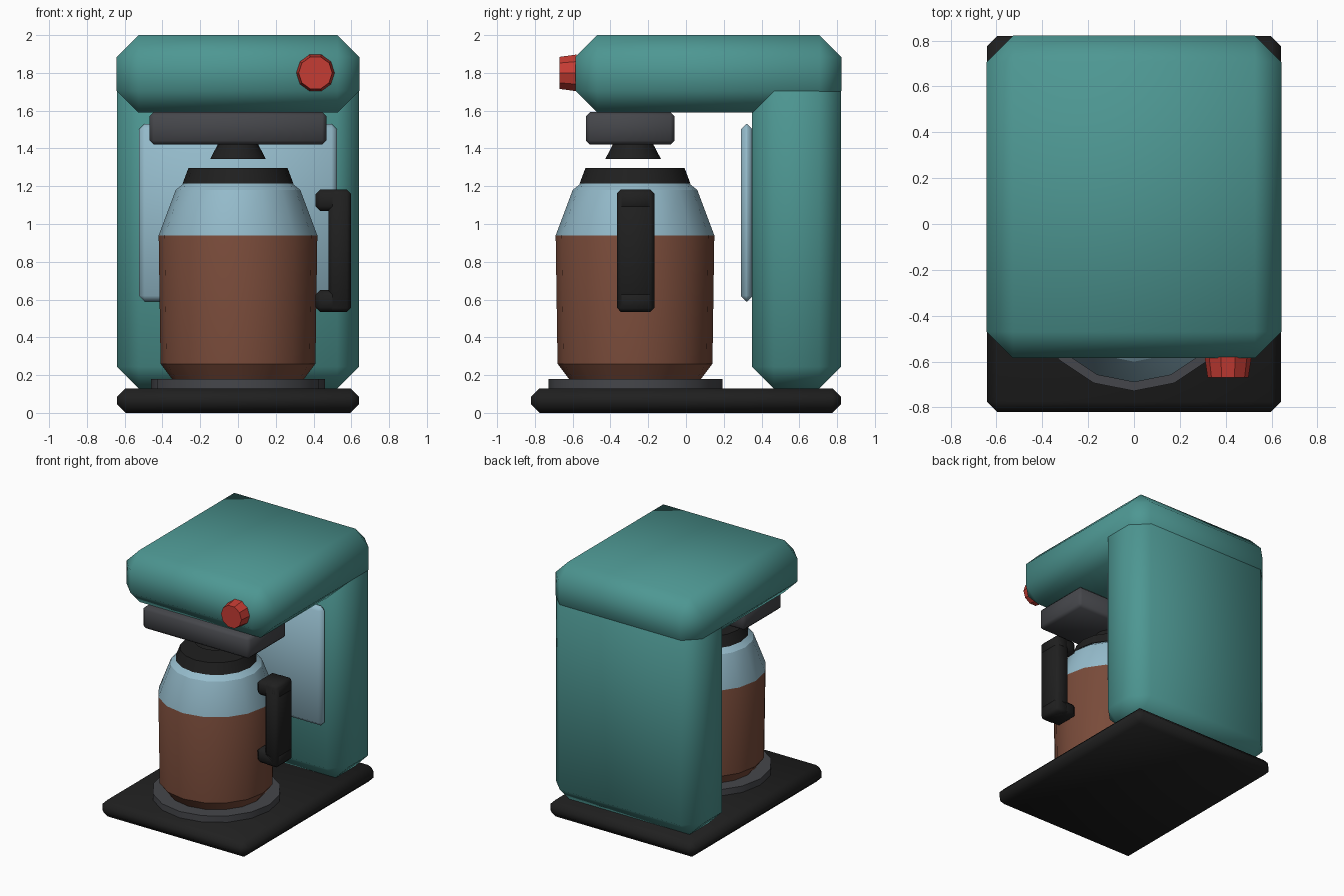
import bpy, bmesh, math
from mathutils import Matrix, Vector

if "Cube" in bpy.data.objects:
    bpy.data.objects.remove(bpy.data.objects["Cube"], do_unlink=True)


def material(name, r, g, b):
    m = bpy.data.materials.new(name)
    m.use_nodes = True
    m.diffuse_color = (r, g, b, 1)
    bsdf = m.node_tree.nodes["Principled BSDF"]
    bsdf.inputs["Base Color"].default_value = (r, g, b, 1)
    bsdf.inputs["Roughness"].default_value = 0.6
    return m


teal = material("teal_enamel", 0.075, 0.31, 0.29)
black = material("black_plastic", 0.014, 0.014, 0.014)
grey = material("dark_grey_metal", 0.06, 0.062, 0.07)
glass = material("pale_blue_glass", 0.30, 0.50, 0.60)
coffee = material("coffee_brown", 0.19, 0.07, 0.042)
red = material("red_plastic", 0.56, 0.045, 0.033)


def finish(name, bm, mats, angle):
    """Turn a bmesh into a smooth-shaded object with the given materials."""
    bmesh.ops.recalc_face_normals(bm, faces=bm.faces)
    mesh = bpy.data.meshes.new(name)
    bm.to_mesh(mesh)
    bm.free()
    for m in mats:
        mesh.materials.append(m)
    obj = bpy.data.objects.new(name, mesh)
    bpy.context.collection.objects.link(obj)
    bpy.ops.object.select_all(action='DESELECT')
    obj.select_set(True)
    bpy.context.view_layer.objects.active = obj
    bpy.ops.object.shade_smooth_by_angle(angle=math.radians(angle))
    return obj


def box(name, x, y, z, bevel, mat):
    """Chamfered box from (min, max) pairs."""
    bm = bmesh.new()
    bmesh.ops.create_cube(bm, size=1)
    for v in bm.verts:
        v.co = Vector([(a + b) / 2 + c * (b - a) for (a, b), c in zip((x, y, z), v.co)])
    bmesh.ops.bevel(bm, geom=bm.edges[:], offset=bevel, offset_type='OFFSET',
                    segments=1, affect='EDGES', clamp_overlap=True)
    return finish(name, bm, [mat], 70)


def lathe(name, profile, centre, sides, mats, rotation=None, turn=0, angle=30, split=None):
    """Closed solid of revolution; faces above the split height use the second material."""
    bm = bmesh.new()
    rings = []
    for r, h in profile:
        rings.append([bm.verts.new((r * math.cos(a), r * math.sin(a), h))
                      for a in (turn + math.tau * i / sides for i in range(sides))])
    for low, high in zip(rings, rings[1:]):
        for i in range(sides):
            j = (i + 1) % sides
            bm.faces.new((low[i], low[j], high[j], high[i]))
    bm.faces.new(rings[0][::-1])
    bm.faces.new(rings[-1])
    if split is not None:
        for f in bm.faces:
            f.material_index = int(f.calc_center_median().z > split)
    if rotation:
        bm.transform(rotation)
    bm.transform(Matrix.Translation(centre))
    return finish(name, bm, mats, angle)


# Housing
box("base", (-0.64, 0.64), (-0.82, 0.82), (0, 0.13), 0.045, black)
box("rear_column", (-0.64, 0.64), (0.35, 0.82), (0.13, 1.995), 0.115, teal)
box("top_housing", (-0.642, 0.642), (-0.585, 0.822), (1.59, 2.0), 0.115, teal)
box("water_window", (-0.525, 0.525), (0.29, 0.355), (0.59, 1.53), 0.03, glass)

# Brewing unit
box("filter_holder", (-0.468, 0.468), (-0.53, -0.06), (1.42, 1.592), 0.022, grey)
lathe("drip_nozzle", [(0.147, 1.345), (0.105, 1.425)], (0, -0.28, 0), 16, [black])

# Control knob, pointing forward
lathe("control_knob", [(0.102, 0), (0.089, 0.09)], (0.41, -0.58, 1.80), 10, [red],
      rotation=Matrix.Rotation(math.pi / 2, 4, 'X'))

# Warming plate and carafe
pot_y = -0.27
lathe("warming_plate", [(0.46, 0.125), (0.46, 0.18)], (0, pot_y + 0.002, 0), 16, [grey])
lathe("carafe", [(0.35, 0.18), (0.41, 0.26), (0.42, 0.94), (0.33, 1.18), (0.28, 1.22)],
      (0, pot_y, 0), 16, [coffee, glass], split=0.94)
lathe("carafe_lid", [(0.293, 1.215), (0.262, 1.297)], (0, pot_y, 0), 16, [black])

# Carafe handle
depth = (-0.365, -0.168)
box("handle_grip", (0.48, 0.597), depth, (0.535, 1.182), 0.02, black)
for name, low in (("handle_lower_arm", 0.535), ("handle_upper_arm", 1.068)):
    box(name, (0.41, 0.598), depth, (low, low + 0.115), 0.025, black)
